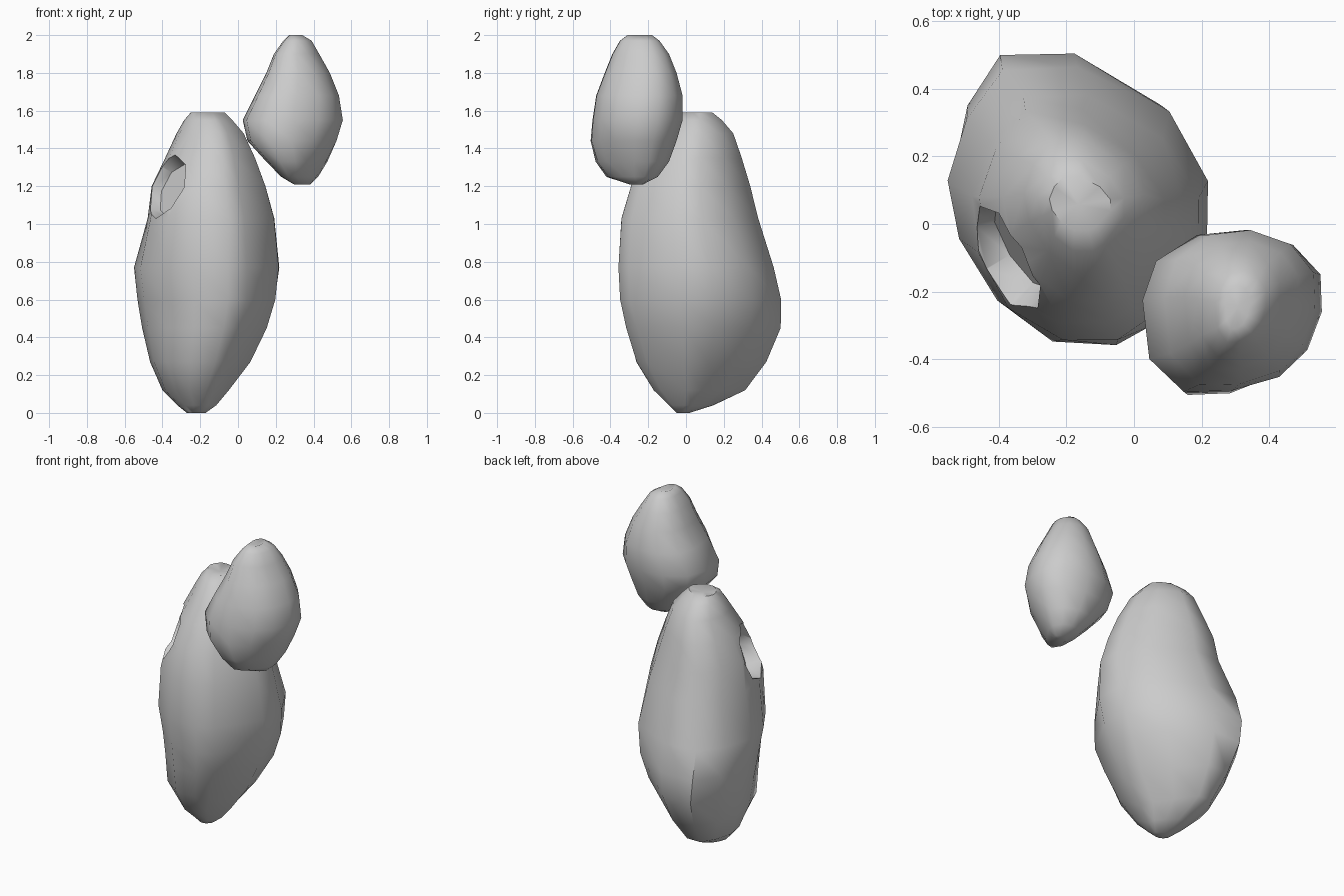
import bpy, bmesh, math
from mathutils import Vector, Matrix

if "Cube" in bpy.data.objects:
    bpy.data.objects.remove(bpy.data.objects["Cube"])


def loft(name, outline, levels, bumps=()):
    """Fit one plan outline into the box (z, x0, x1, y0, y1) of each level."""
    xs, ys = [p[0] for p in outline], [p[1] for p in outline]
    unit = [((x - min(xs)) / (max(xs) - min(xs)), (y - min(ys)) / (max(ys) - min(ys)))
            for x, y in outline]
    bm = bmesh.new()
    rings = [[bm.verts.new((x0 + u * (x1 - x0), y0 + v * (y1 - y0), z)) for u, v in unit]
             for z, x0, x1, y0, y1 in levels]
    n = len(unit)
    for a, b in zip(rings, rings[1:]):
        for i in range(n):
            j = (i + 1) % n
            bm.faces.new((a[i], a[j], b[j], b[i]))
    for ring, dz in ((rings[0], 0), (rings[-1], -.015)):
        c = sum((v.co for v in ring), Vector()) / n
        mid = bm.verts.new(c + Vector((0, 0, dz)))
        for i in range(n):
            bm.faces.new((ring[i], ring[(i + 1) % n], mid))
    # soft local swellings and dents
    for at, push, r in bumps:
        for v in bm.verts:
            v.co += Vector(push) * math.exp(-((v.co - Vector(at)).length / r) ** 2)
    bmesh.ops.recalc_face_normals(bm, faces=bm.faces[:])
    return finish(bm, name)


def finish(bm, name):
    me = bpy.data.meshes.new(name)
    bm.to_mesh(me)
    bm.free()
    ob = bpy.data.objects.new(name, me)
    bpy.context.collection.objects.link(ob)
    return ob


def smooth(ob, angle):
    bpy.ops.object.select_all(action='DESELECT')
    ob.select_set(True)
    bpy.context.view_layer.objects.active = ob
    bpy.ops.object.shade_smooth_by_angle(angle=angle)


# Large rounded stone
large = loft("large_stone",
    [(-.55, .16), (-.49, .35), (-.38, .5), (-.17, .51), (.08, .35), (.21, .15),
     (.21, -.03), (.03, -.28), (-.06, -.345), (-.24, -.34), (-.40, -.21), (-.515, -.02)],
    [(0, -.27, -.17, -.05, .02), (.04, -.32, -.11, -.09, .15), (.12, -.40, -.04, -.17, .32),
     (.27, -.465, .07, -.26, .43), (.45, -.505, .15, -.31, .50), (.6, -.53, .19, -.335, .50),
     (.77, -.55, .21, -.35, .46),
     (1.03, -.475, .19, -.34, .38), (1.2, -.455, .145, -.29, .34), (1.35, -.385, .09, -.23, .295),
     (1.48, -.325, .03, -.14, .25), (1.55, -.285, -.03, -.08, .19), (1.59, -.25, -.07, -.02, .14)],
    [((-.40, -.2, 1.05), (-.03, -.025, 0), .2), ((.1, .32, .8), (.025, .025, 0), .22),
     ((.06, .3, .22), (-.05, -.045, 0), .2), ((-.4, .45, .55), (-.03, .01, 0), .2),
     ((.09, -.25, .62), (.03, -.03, 0), .2), ((-.38, -.18, .28), (-.02, -.02, 0), .15),
     ((-.06, .18, .06), (-.035, -.035, 0), .13)])

# Small stone resting beside its top
small = loft("small_stone",
    [(.03, -.23), (.07, -.11), (.19, -.03), (.33, -.015), (.47, -.06), (.55, -.15),
     (.55, -.26), (.50, -.37), (.42, -.455), (.29, -.505), (.15, -.51), (.05, -.41)],
    [(1.21, .30, .39, -.31, -.23), (1.25, .23, .43, -.43, -.15), (1.33, .15, .475, -.48, -.09),
     (1.44, .05, .52, -.505, -.05), (1.55, .025, .55, -.495, -.018), (1.68, .09, .53, -.475, -.018),
     (1.80, .15, .485, -.43, -.05), (1.90, .19, .43, -.39, -.09), (1.97, .24, .39, -.35, -.14),
     (2.0, .27, .34, -.31, -.18)],
    [((.42, -.4, 1.27), (-.035, .03, 0), .13), ((.47, -.38, 1.6), (.015, -.015, 0), .15)])

# Shallow bevelled hollow in the upper left front of the large stone
normal = Vector((-.79, -.5, .33)).normalized()
side = Vector((0, 0, 1)).cross(normal).normalized()
frame = Matrix((side, normal.cross(side), normal)).transposed().to_4x4()
centre = Vector((-.365, -.09, 1.19)) + normal * .05
bm = bmesh.new()
bmesh.ops.create_cone(bm, cap_ends=True, segments=8, radius1=.15, radius2=.23, depth=.20,
                      matrix=Matrix.Translation(centre) @ frame)
bmesh.ops.recalc_face_normals(bm, faces=bm.faces[:])
cutter = finish(bm, "hollow_cutter")

mod = large.modifiers.new("hollow", 'BOOLEAN')
mod.operation = 'DIFFERENCE'
mod.solver = 'EXACT'
mod.object = cutter
bpy.context.view_layer.objects.active = large
large.select_set(True)
bpy.ops.object.modifier_apply(modifier=mod.name)
bpy.data.objects.remove(cutter)

smooth(large, .9)
smooth(small, 1.2)
